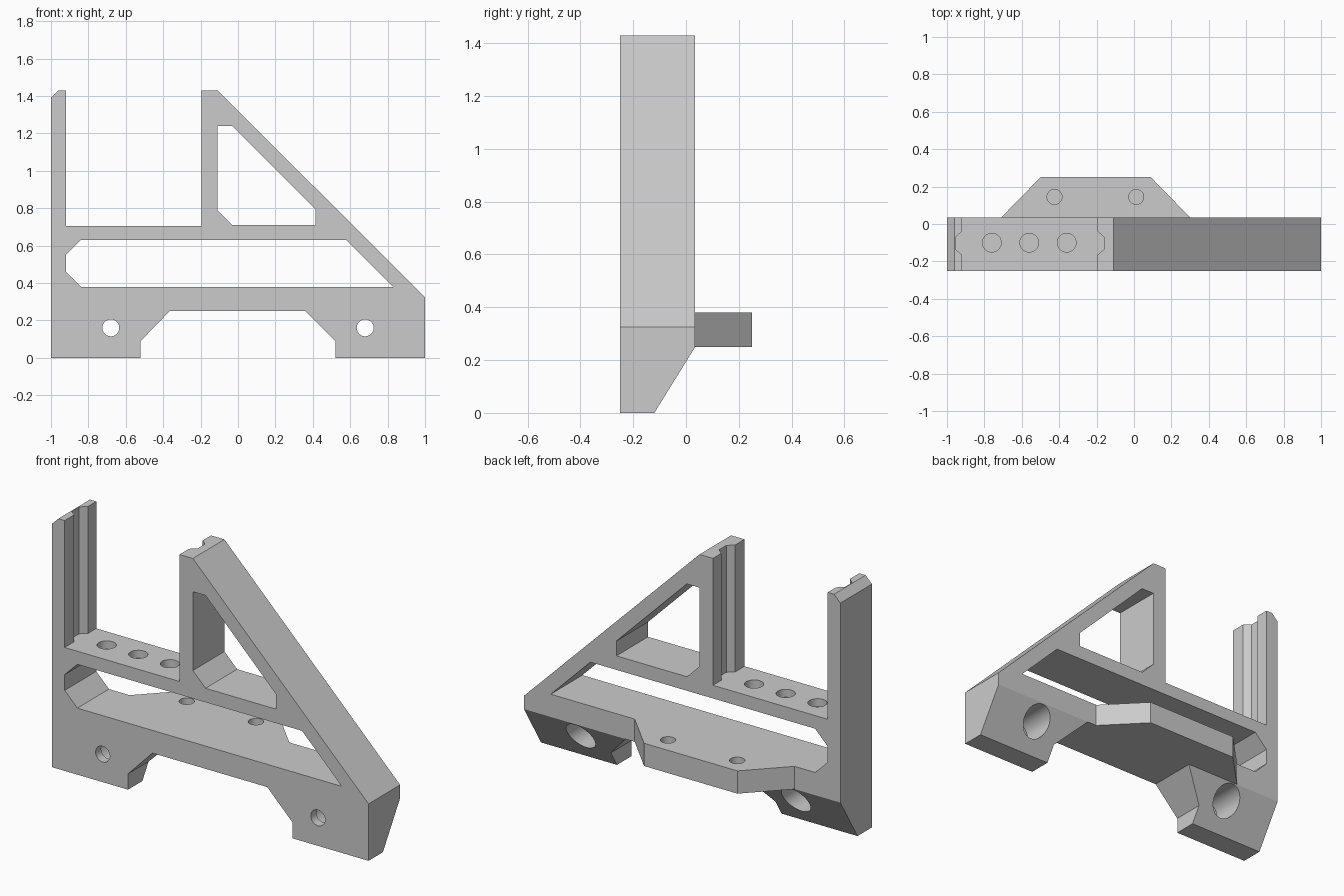
import bpy
import bmesh
import math
from mathutils import Matrix

if "Cube" in bpy.data.objects:
    bpy.data.objects.remove(bpy.data.objects["Cube"], do_unlink=True)

grey = bpy.data.materials.new("plain grey")
grey.use_nodes = True
grey.diffuse_color = (0.6, 0.6, 0.6, 1)
grey.node_tree.nodes["Principled BSDF"].inputs["Base Color"].default_value = (0.6, 0.6, 0.6, 1)

FRONT, BACK = -0.25, 0.035
BAR_TOP, SILL, ARCH = 0.705, 0.38, 0.25


def add_object(name, bm):
    bmesh.ops.recalc_face_normals(bm, faces=bm.faces)
    mesh = bpy.data.meshes.new(name)
    bm.to_mesh(mesh)
    bm.free()
    mesh.materials.append(grey)
    obj = bpy.data.objects.new(name, mesh)
    bpy.context.collection.objects.link(obj)
    return obj


def prism(name, outline, axis, start, end):
    """Extrude a 2D outline along an axis; the other two axes keep their order."""
    def place(p, level):
        co = list(p)
        co.insert(axis, level)
        return co
    bm = bmesh.new()
    face = bm.faces.new([bm.verts.new(place(p, start)) for p in outline])
    moved = bmesh.ops.extrude_face_region(bm, geom=[face])["geom"]
    shift = [0, 0, 0]
    shift[axis] = end - start
    bmesh.ops.translate(bm, vec=shift, verts=[v for v in moved if isinstance(v, bmesh.types.BMVert)])
    return add_object(name, bm)


def drill(name, centre, radius, depth, along_y=False):
    turn = Matrix.Rotation(math.pi / 2, 4, "X") if along_y else Matrix()
    bm = bmesh.new()
    bmesh.ops.create_cone(bm, cap_ends=True, segments=48, radius1=radius, radius2=radius,
                          depth=depth, matrix=Matrix.Translation(centre) @ turn)
    return add_object(name, bm)


def combine(target, tool, operation):
    mod = target.modifiers.new(tool.name, "BOOLEAN")
    mod.operation = operation
    mod.solver = "EXACT"
    mod.object = tool
    bpy.context.view_layer.objects.active = target
    bpy.ops.object.modifier_apply(modifier=mod.name)
    bpy.data.objects.remove(tool, do_unlink=True)


# Main frame: feet, post, upright and sloping brace in one outline
frame = prism("frame", [
    (-1, 0), (-0.52, 0), (-0.52, 0.09), (-0.365, ARCH), (0.36, ARCH), (0.52, 0.09),
    (0.52, 0), (1, 0), (1, 0.325), (-0.11, 1.43), (-0.195, 1.43), (-0.195, BAR_TOP),
    (-0.92, BAR_TOP), (-0.92, 1.43), (-0.96, 1.43), (-1, 1.39)], 1, FRONT, BACK)

# Openings through the frame
lower_window = [(-0.92, 0.55), (-0.84, 0.63), (0.58, 0.63), (0.83, SILL), (-0.84, SILL), (-0.92, 0.46)]
upper_window = [(-0.11, 1.24), (-0.03, 1.24), (0.415, 0.795), (0.415, 0.71), (-0.03, 0.71), (-0.11, 0.79)]
for name, outline in (("lower_window", lower_window), ("upper_window", upper_window)):
    combine(frame, prism(name, outline, 1, -0.5, 0.5), "DIFFERENCE")

# Sloped back of the feet
combine(frame, prism("foot_slope", [(-0.12, 0), (BACK, ARCH), (0.3, ARCH), (0.3, -0.2),
                                    (-0.244, -0.2)], 0, -1.2, 1.2), "DIFFERENCE")

# Facing grooves in the post and the upright
for name, face_x, side in (("post_groove", -0.92, -1), ("upright_groove", -0.195, 1)):
    profile = [(-0.02, -0.04), (0, -0.04), (0.035, -0.07), (0.035, -0.135), (0, -0.165), (-0.02, -0.165)]
    outline = [(face_x + side * x, y) for x, y in profile]
    combine(frame, prism(name, outline, 2, BAR_TOP, 1.6), "DIFFERENCE")

# Shallow sockets in the crossbar
for x in (-0.76, -0.56, -0.36):
    combine(frame, drill("bar_socket", (x, -0.1, BAR_TOP), 0.05, 0.09), "DIFFERENCE")

# Screw holes in the feet, counterbored from the back
for x in (-0.68, 0.68):
    combine(frame, drill("screw_hole", (x, 0, 0.16), 0.045, 1, True), "DIFFERENCE")
    combine(frame, drill("counterbore", (x, 0.05, 0.16), 0.085, 0.5, True), "DIFFERENCE")

# Rear shelf with two blind sockets
shelf = prism("shelf", [(-0.71, -0.1), (-0.71, BACK), (-0.5, 0.25), (0.09, 0.25),
                        (0.3, BACK), (0.3, -0.1)], 2, ARCH, SILL)
for x in (-0.425, 0.012):
    combine(shelf, drill("shelf_socket", (x, 0.145, SILL), 0.04, 0.14), "DIFFERENCE")
combine(frame, shelf, "UNION")

# Smooth only the round holes
bpy.ops.object.select_all(action="DESELECT")
frame.select_set(True)
bpy.context.view_layer.objects.active = frame
bpy.ops.object.shade_smooth_by_angle(angle=math.radians(20))
